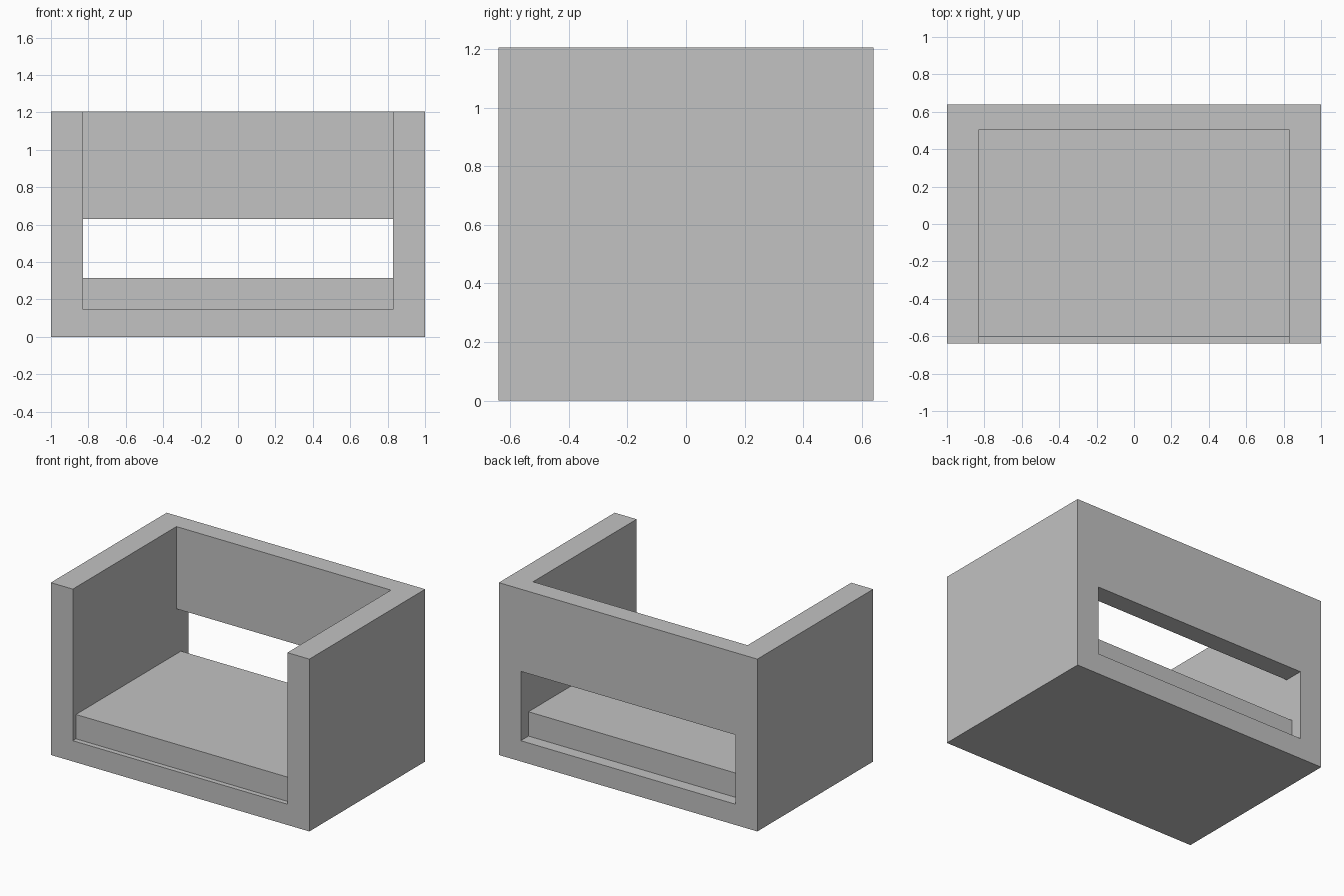
import bpy
import bmesh

if "Cube" in bpy.data.objects:
    bpy.data.objects.remove(bpy.data.objects["Cube"])

W, D, H = 1.0, 0.64, 1.205      # half width, half depth, height
INNER = 0.83                    # half width between the arms
FLOOR, SLOT_TOP, BACK = 0.145, 0.63, 0.505

grey = bpy.data.materials.new("light grey")
grey.diffuse_color = (0.54, 0.54, 0.54, 1)
grey.use_nodes = True
grey.node_tree.nodes["Principled BSDF"].inputs["Base Color"].default_value = grey.diffuse_color


def extrude_profile(name, profile, half_width):
    """Extrude a (y, z) side profile symmetrically along x."""
    bm = bmesh.new()
    face = bm.faces.new([bm.verts.new((-half_width, y, z)) for y, z in profile])
    new = bmesh.ops.extrude_face_region(bm, geom=[face])["geom"]
    bmesh.ops.translate(bm, vec=(2 * half_width, 0, 0),
                        verts=[v for v in new if isinstance(v, bmesh.types.BMVert)])
    bmesh.ops.recalc_face_normals(bm, faces=bm.faces)
    mesh = bpy.data.meshes.new(name)
    bm.to_mesh(mesh)
    bm.free()
    mesh.materials.append(grey)
    obj = bpy.data.objects.new(name, mesh)
    bpy.context.collection.objects.link(obj)
    return obj


def rect(y0, y1, z0, z1):
    return [(y0, z0), (y1, z0), (y1, z1), (y0, z1)]


# Armchair frame: solid block, hollowed by one profile (seat well + slot in the back)
frame = extrude_profile("frame", rect(-D, D, 0, H), W)
cutter = extrude_profile("well_cutter", [
    (-1, FLOOR), (1, FLOOR), (1, SLOT_TOP), (BACK, SLOT_TOP), (BACK, 2), (-1, 2)], INNER)
cutter.hide_render = True
cutter.hide_viewport = True
cut = frame.modifiers.new("hollow", "BOOLEAN")
cut.operation = "DIFFERENCE"
cut.solver = "EXACT"
cut.object = cutter

# Seat cushion between the arms, reaching slightly into the back slot
extrude_profile("seat_cushion", rect(-0.605, 0.555, FLOOR, 0.315), INNER)
